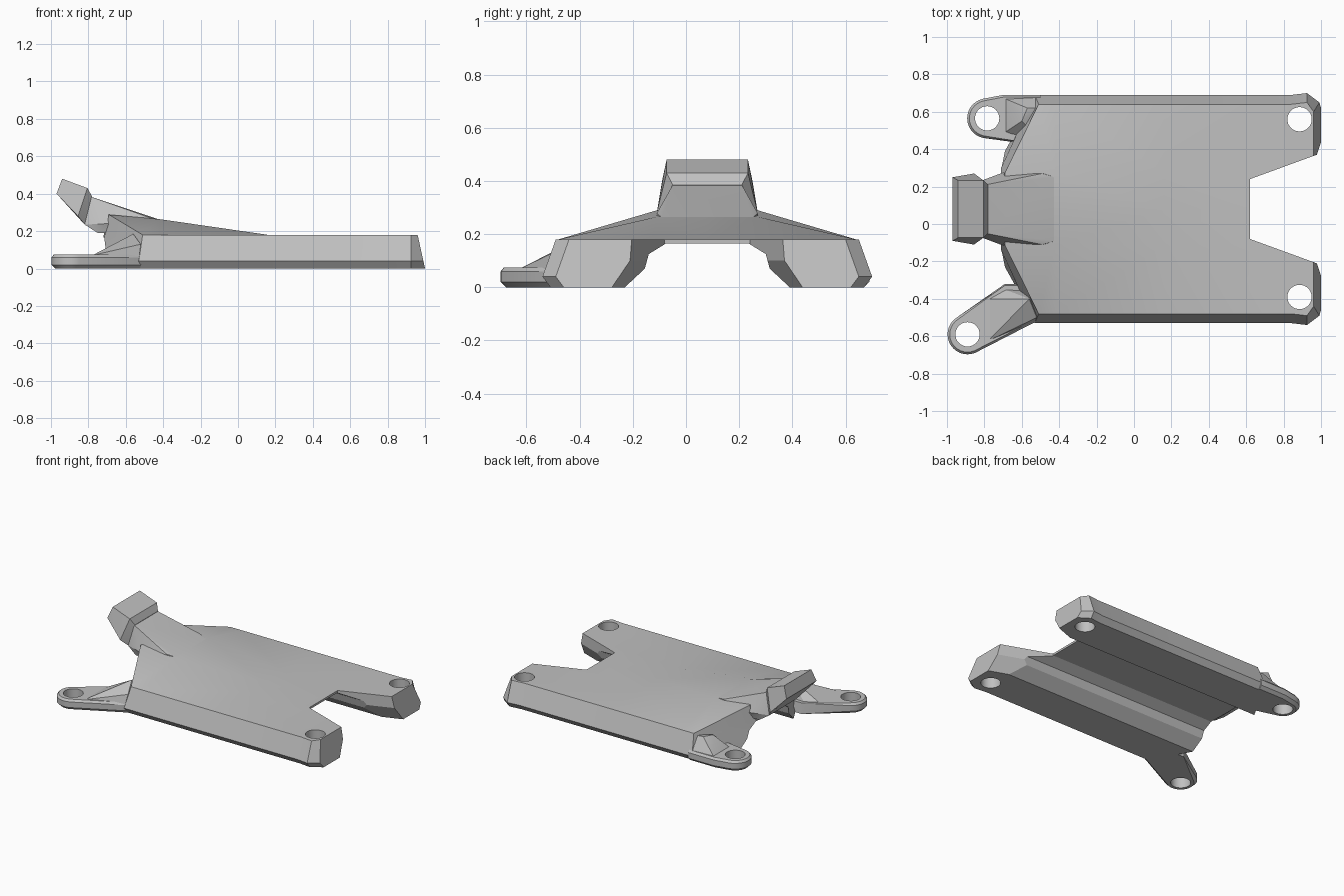
import bpy, bmesh, math

cube = bpy.data.objects.get("Cube")
if cube:
    bpy.data.objects.remove(cube)

grey = bpy.data.materials.new("plain_grey")
grey.use_nodes = True
tone = (0.53, 0.53, 0.53, 1)
grey.diffuse_color = tone
grey.node_tree.nodes["Principled BSDF"].inputs["Base Color"].default_value = tone

MID = 0.08  # y of the symmetry plane


def finish(name, bm):
    bmesh.ops.recalc_face_normals(bm, faces=bm.faces)
    mesh = bpy.data.meshes.new(name)
    bm.to_mesh(mesh)
    bm.free()
    obj = bpy.data.objects.new(name, mesh)
    bpy.context.collection.objects.link(obj)
    mesh.materials.append(grey)
    return obj


def hull(name, points):
    bm = bmesh.new()
    for p in points:
        bm.verts.new(p)
    result = bmesh.ops.convex_hull(bm, input=bm.verts)
    loose = set(result["geom_interior"] + result["geom_unused"])
    bmesh.ops.delete(bm, geom=[v for v in loose if isinstance(v, bmesh.types.BMVert)], context="VERTS")
    bmesh.ops.dissolve_limit(bm, angle_limit=0.01, verts=bm.verts, edges=bm.edges)
    return finish(name, bm)


def symmetric_hull(name, rows):
    return hull(name, [(x, MID + side * w, z) for x, z, w in rows for side in (-1, 1)])


def circle(cx, cy, r, z, n=32):
    return [(cx + r * math.cos(i * math.tau / n), cy + r * math.sin(i * math.tau / n), z)
            for i in range(n)]


def activate(obj):
    bpy.ops.object.select_all(action="DESELECT")
    obj.select_set(True)
    bpy.context.view_layer.objects.active = obj


def cut(obj, cutter):
    mod = obj.modifiers.new("cut", "BOOLEAN")
    mod.operation = "DIFFERENCE"
    mod.solver = "EXACT"
    mod.object = cutter
    activate(obj)
    bpy.ops.object.modifier_apply(modifier=mod.name)


# Half cross-section: channel ceiling, inner wall, foot, outer wall, crown
def section(outer, crown):
    return [(0, .165), (.155, .165), (.22, .125), (.235, .07), (.31, 0),
            (.58 + outer, 0), (.61 + outer, .04), (.56 + outer, .18), (.195, crown), (0, crown)]


left_x = [-.72, -.715, -.71, -.705, -.69, -.54, -.53, -.51, -.69, -.70]
rings = [[(x, s, z) for x, (s, z) in zip(left_x, section(0, .288))]]
for x, outer, crown in [(-.42, 0, .264), (.16, 0, .18), (.84, 0, .18), (.925, .01, .18)]:
    rings.append([(x, s, z) for s, z in section(outer, crown)])
rings.append([(1 - .22 * z, s, z) for s, z in section(-.04, .18)])

# Body shell, lofted along x and mirrored
bm = bmesh.new()
loops = [[bm.verts.new(p) for p in ring] for ring in rings]
for a, b in zip(loops, loops[1:]):
    for i in range(len(a) - 1):
        bm.faces.new((a[i], a[i + 1], b[i + 1], b[i]))
for end in (loops[0], loops[-1]):
    for i in range(4):
        bm.faces.new((end[i], end[i + 1], end[8 - i], end[9 - i]))
body = finish("body_shell", bm)
body.location.y = MID
activate(body)
mirror = body.modifiers.new("mirror", "MIRROR")
mirror.use_axis = (False, True, False)
bpy.ops.object.modifier_apply(modifier=mirror.name)

# Tapered notch between the two legs, chamfered along the leg bottoms
taper = ((.62, .16), (1.1, .335))
notch = symmetric_hull("notch_cutter", [(x, z, w) for x, w in taper for z in (-.1, .4)])
chamfer = symmetric_hull("chamfer_cutter", [(x, .1 - d, w + d * .6) for x, w in taper
                                            for d in (0, .2)])
cut(body, notch)
cut(body, chamfer)


# Mounting lugs: rounded hub blended into the body corner
def lug(name, cx, cy, roots):
    points = []
    for z, inset in ((0, .02), (.02, 0), (.06, 0), (.075, .012)):
        points += circle(cx, cy, .107 - inset, z)
        points += [(x, y - math.copysign(inset, y), z) for x, y in roots]
    return hull(name, points)


back_lug = lug("back_lug", -.785, .565, [(-.70, .69), (-.5, .69), (-.5, .45), (-.66, .46)])
front_lug = lug("front_lug", -.89, -.59, [(-.69, -.34), (-.53, -.525), (-.5, -.34), (-.5, -.5)])

# Ramps rising from the lugs to the body
back_ramp = hull("back_ramp", [(-.69, .67, .07), (-.69, .49, .07), (-.57, .62, .165),
                               (-.60, .55, .16), (-.5, .68, .07), (-.5, .62, .16), (-.5, .45, .1)])
front_ramp = hull("front_ramp", [(-.78, -.625, .07), (-.78, -.40, .07), (-.69, -.35, .07),
                                 (-.56, -.40, .185), (-.52, -.50, .13), (-.53, -.525, .05),
                                 (-.5, -.36, .07)])

# Raised tongue: neck and head, as (x, z, half width)
neck = symmetric_hull("tongue_neck", [(-.79, .385, .13), (-.82, .235, .15), (-.75, .19, .165),
                                      (-.49, .278, .19), (-.42, .262, .17), (-.45, .2, .19),
                                      (-.70, .24, .195)])
head = symmetric_hull("tongue_head", [(-.94, .48, .153), (-.805, .43, .153), (-.97, .40, .17),
                                      (-.855, .28, .19), (-.78, .385, .13), (-.82, .235, .15)])

# Screw holes
holes = [(.885, .56, body), (.885, -.39, body), (-.785, .565, back_lug), (-.89, -.59, front_lug)]
cutters = [notch, chamfer]
for x, y, target in holes:
    drill = hull("hole_cutter", circle(x, y, .065, -.1) + circle(x, y, .065, .4))
    cut(target, drill)
    cutters.append(drill)
for c in cutters:
    bpy.data.objects.remove(c)

for obj in (body, back_lug, front_lug, back_ramp, front_ramp, neck, head):
    activate(obj)
    bpy.ops.object.shade_smooth_by_angle(angle=math.radians(22))
